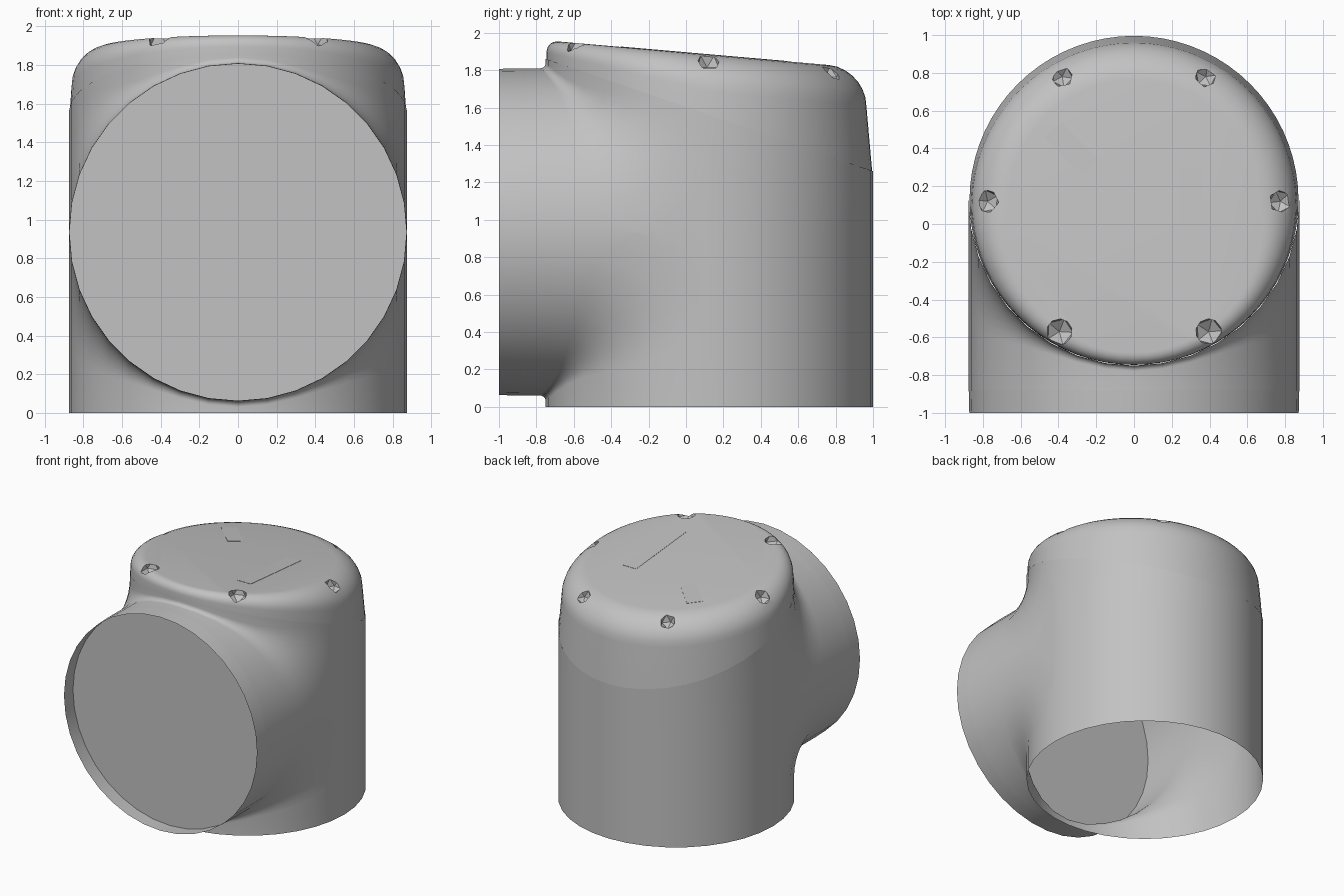
import bpy, bmesh, math
from mathutils import Vector, Matrix

cube = bpy.data.objects.get("Cube")
if cube:
    bpy.data.objects.remove(cube, do_unlink=True)

R, CY, CZ = 0.875, 0.125, 0.935     # pipe radius, upright axis, branch axis
COLLAR_Y, HALF = -0.88, 18
FILLET_MIN, FILLET_GROW = 0.03, 0.45

grey = bpy.data.materials.new("plain grey")
grey.use_nodes = True
grey.diffuse_color = (0.54, 0.54, 0.54, 1)
grey.node_tree.nodes["Principled BSDF"].inputs["Base Color"].default_value = (0.54, 0.54, 0.54, 1)


def rim_z(y):
    return 1.603 - 0.343 * y


def top_z(y):
    return 1.894 - 0.087 * y


def finish(name, bm, smooth=True):
    bmesh.ops.remove_doubles(bm, verts=bm.verts, dist=0.0005)
    bmesh.ops.recalc_face_normals(bm, faces=bm.faces)
    mesh = bpy.data.meshes.new(name)
    bm.to_mesh(mesh)
    bm.free()
    mesh.materials.append(grey)
    ob = bpy.data.objects.new(name, mesh)
    bpy.context.collection.objects.link(ob)
    if smooth:
        shade(ob)
    return ob


def shade(ob):
    bpy.ops.object.select_all(action='DESELECT')
    ob.select_set(True)
    bpy.context.view_layer.objects.active = ob
    bpy.ops.object.shade_smooth_by_angle(angle=math.radians(35))


def skin(bm, rows, closed=False):
    """Join neighbouring rows of points with quads."""
    grid = [[bm.verts.new(p) for p in row] for row in rows]
    pairs = list(zip(grid, grid[1:]))
    if closed:
        pairs.append((grid[-1], grid[0]))
    for a, b in pairs:
        for i in range(len(a) - 1):
            bm.faces.new((a[i], a[i + 1], b[i + 1], b[i]))
    return grid


def tee_section(theta, side):
    """Section at constant x: branch wall, fillet, upright wall."""
    x, s = R * math.sin(theta), R * math.cos(theta)
    y, z = CY - s, CZ + side * s
    end = rim_z(y) if side > 0 else 0
    d = min(FILLET_MIN + FILLET_GROW * math.sin(theta) ** 4, 0.92 * abs(end - z))
    arc = [math.pi / 2 * i / 8 for i in range(9)]
    fillet = [(x, y - d + d * math.sin(a), z + side * d * (1 - math.cos(a))) for a in arc]
    return [(x, COLLAR_Y, z)] + fillet + [(x, y, end)]


# Body: upright half pipe at the back, filleted branch at the front
bm = bmesh.new()
angles = [math.pi * (i / HALF - 0.5) for i in range(HALF + 1)]
for side in (-1, 1):
    skin(bm, [tee_section(a, side) for a in angles])
for a in (angles[0], angles[-1]):
    low, high = tee_section(a, -1)[1:-1], tee_section(a, 1)[2:-1]
    bm.faces.new([bm.verts.new(p) for p in low + high[::-1]])
rows = []
reach = FILLET_MIN + FILLET_GROW
for a in angles:
    x, y = R * math.sin(a), CY + R * math.cos(a)
    rows.append([(x, y, z) for z in (0, CZ - reach, CZ + (reach if abs(x) > R - 0.001 else 0), rim_z(y))])
skin(bm, rows)
finish("tee_body", bm)

# Open collar on the branch, with the blanking disc set back inside it
bm = bmesh.new()
rows = []
for i in range(2 * HALF):
    a = math.pi * i / HALF
    rows.append([(r * math.sin(a), y, CZ + r * math.cos(a)) for r, y in ((R, COLLAR_Y), (R - 0.003, -1))])
grid = skin(bm, rows, True)
bm.faces.new([row[0] for row in grid])
finish("branch_collar", bm)

# Slanted cap whose rounded shoulder deepens toward the back
bm = bmesh.new()
rows = []
for i in range(4 * HALF):
    a = math.pi * i / (2 * HALF)
    dx, dy = math.sin(a), math.cos(a)
    y = CY + R * dy
    low, high = rim_z(y) - 0.008, top_z(y)
    e = min(0.2, 0.6 * (high - low))
    taper = 0.1 * (high - e - low)
    prof = [(R - 0.004, low)]
    for k in range(8):
        t = math.pi / 2 * k / 7
        rad = R - taper - e * (1 - math.cos(t))
        base = high - e
        prof.append((rad, base + (top_z(CY + rad * dy) - base) * math.sin(t)))
    rows.append([(r * dx, CY + r * dy, z) for r, z in prof])
grid = skin(bm, rows, True)
bm.faces.new([row[-1] for row in grid])
bm.faces.new([row[0] for row in grid][::-1])
cap = finish("slanted_cap", bm, False)

# Six faceted pits around the shoulder
bm = bmesh.new()
for x, y, z, r in ((0.395, -0.57, 1.94, 0.08), (0.775, 0.12, 1.845, 0.067), (0.38, 0.78, 1.79, 0.062)):
    for sx in (-1, 1):
        place = Matrix.Translation((sx * x, y, z)) @ Matrix.Rotation(sx * y, 4, 'Z')
        bmesh.ops.create_icosphere(bm, subdivisions=1, radius=r, matrix=place)
cutter = finish("pit_cutter", bm, False)
cutter.hide_render = True
mod = cap.modifiers.new("pits", 'BOOLEAN')
mod.operation, mod.solver, mod.object = 'DIFFERENCE', 'EXACT', cutter
bpy.context.view_layer.objects.active = cap
bpy.ops.object.modifier_apply(modifier=mod.name)
bpy.data.objects.remove(cutter, do_unlink=True)
shade(cap)


# Low relief bars on the cap top
def bar(name, x, y, width, length, turn):
    bm = bmesh.new()
    spin = Matrix.Rotation(math.radians(turn), 4, 'Z')
    bmesh.ops.create_cube(bm, size=1)
    for v in bm.verts:
        p = spin @ Vector((v.co.x * width, v.co.y * length, 0)) + Vector((x, y, 0))
        v.co = (p.x, p.y, top_z(p.y) + v.co.z * 0.004)
    finish(name, bm, False)


bar("long_bar", 0.3, -0.025, 0.12, 0.65, 0)
bar("diagonal_bar", -0.33, 0.4, 0.12, 0.28, 45)
